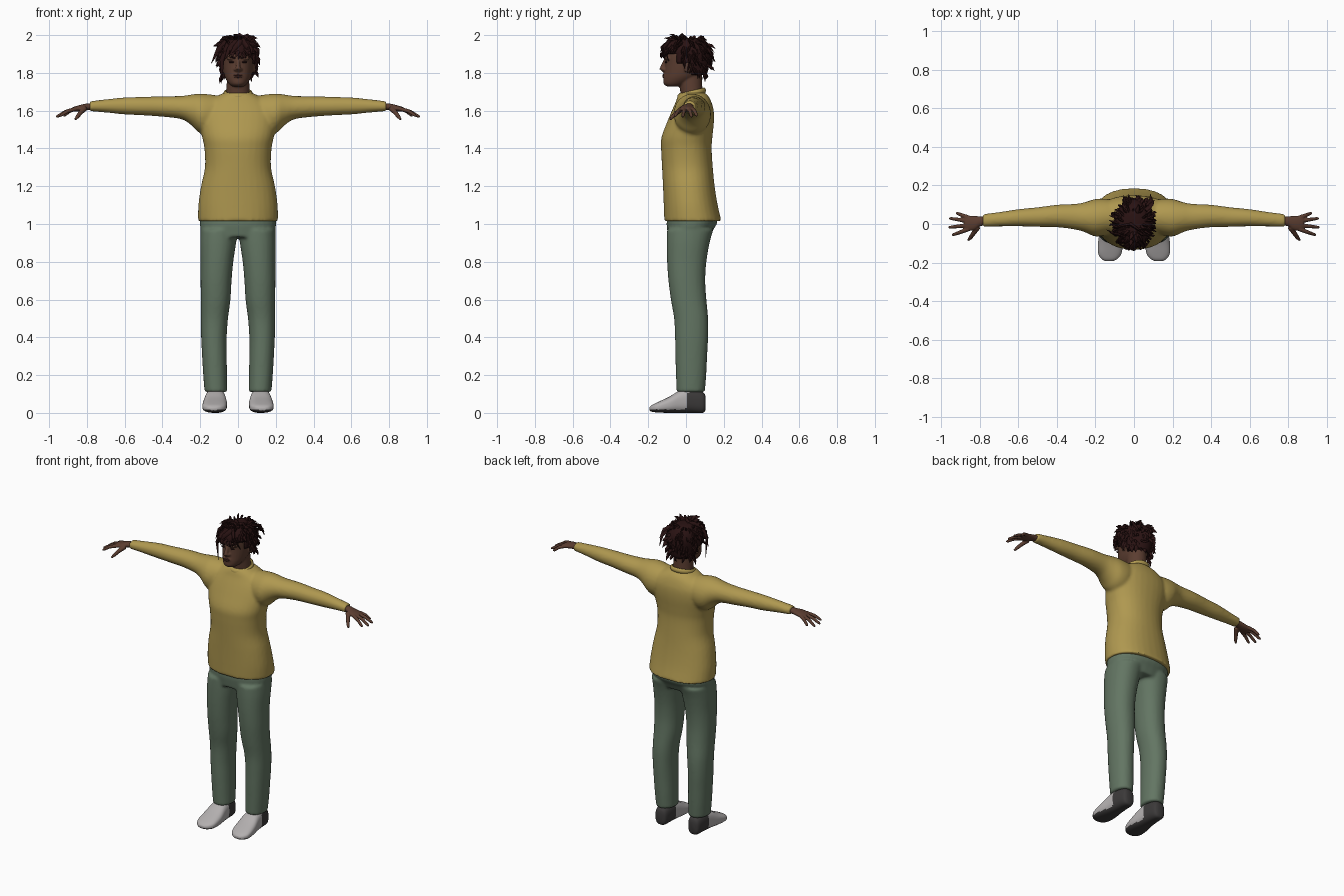
import bpy, bmesh, math, random
from mathutils import Vector

random.seed(4)


def material(name, rgb):
    m = bpy.data.materials.new(name)
    m.diffuse_color = (*rgb, 1)
    return m


MUSTARD = material("mustard knit", (0.43, 0.315, 0.08))
GREEN = material("sage cloth", (0.125, 0.18, 0.125))
SKIN = material("brown skin", (0.105, 0.047, 0.03))
HAIR = material("dark hair", (0.022, 0.006, 0.006))
LIP = material("lip", (0.075, 0.026, 0.02))
WHITE = material("shoe white", (0.45, 0.43, 0.43))
DARK = material("shoe dark", (0.045, 0.042, 0.042))


def spline(a, b, c, d, t):
    return tuple(0.5 * (2 * q + (r - p) * t + (2 * p - 5 * q + 4 * r - s) * t * t
                        + (3 * q - p - 3 * r + s) * t ** 3)
                 for p, q, r, s in zip(a, b, c, d))


def skin_rings(bm, rings):
    n = len(rings[0])
    vs = [[bm.verts.new(p) for p in r] for r in rings]
    for r0, r1 in zip(vs, vs[1:]):
        for i in range(n):
            bm.faces.new((r0[i], r0[(i + 1) % n], r1[(i + 1) % n], r1[i]))
    bm.faces.new(vs[0])
    bm.faces.new(vs[-1])


def loft(bm, axis, rows, e=1.0, n=32, steps=4, mirror=False):
    """Rows are (position, a0, a1, b0, b1): the section's extents across the axis."""
    fine = []
    for i in range(len(rows) - 1):
        a, d = rows[max(i - 1, 0)], rows[min(i + 2, len(rows) - 1)]
        fine += [spline(a, rows[i], rows[i + 1], d, k / steps) for k in range(steps)]
    fine.append(rows[-1])
    for s in (1, -1) if mirror else (1,):
        rings = []
        for t, a0, a1, b0, b1 in fine:
            ring = []
            for k in range(n):
                w = math.tau * (k + 0.5) / n
                c, q = math.cos(w), math.sin(w)
                a = (a0 + a1) / 2 + (a1 - a0) / 2 * math.copysign(abs(c) ** e, c)
                b = (b0 + b1) / 2 + (b1 - b0) / 2 * math.copysign(abs(q) ** e, q)
                p = {"X": (t, a, b), "Y": (a, t, b), "Z": (a, b, t)}[axis]
                ring.append((p[0] * s, p[1], p[2]))
            rings.append(ring)
        skin_rings(bm, rings)


def tube(bm, pts, radii, n=8, flat=1.0, mirror=False):
    pts = [Vector(p) for p in pts]
    for s in (1, -1) if mirror else (1,):
        rings = []
        for i, p in enumerate(pts):
            d = (pts[min(i + 1, len(pts) - 1)] - pts[max(i - 1, 0)]).normalized()
            u = d.cross(Vector((0.3, 1, 0.1))).normalized()
            v = d.cross(u)
            ring = [p + radii[i] * (u * math.cos(math.tau * k / n)
                                    + v * flat * math.sin(math.tau * k / n)) for k in range(n)]
            rings.append([(q.x * s, q.y, q.z) for q in ring])
        skin_rings(bm, rings)


def ball(bm, c, r, mirror=False):
    for s in (1, -1) if mirror else (1,):
        vs = bmesh.ops.create_uvsphere(bm, u_segments=16, v_segments=10, radius=1)["verts"]
        for v in vs:
            v.co = Vector(((c[0] + v.co.x * r[0]) * s, c[1] + v.co.y * r[1], c[2] + v.co.z * r[2]))


def finish(name, bm, mats, voxel=0, smooth=3, angle=50, normals=True):
    if normals:
        bmesh.ops.recalc_face_normals(bm, faces=bm.faces)
    me = bpy.data.meshes.new(name)
    bm.to_mesh(me)
    bm.free()
    ob = bpy.data.objects.new(name, me)
    bpy.context.collection.objects.link(ob)
    for m in mats:
        me.materials.append(m)
    bpy.ops.object.select_all(action="DESELECT")
    ob.select_set(True)
    bpy.context.view_layer.objects.active = ob
    bpy.ops.object.shade_smooth_by_angle(angle=math.radians(angle))
    if voxel:  # fuse overlapping volumes into one soft skin
        r = ob.modifiers.new("fuse", "REMESH")
        r.mode, r.voxel_size, r.use_smooth_shade = "VOXEL", voxel, True
        sm = ob.modifiers.new("soften", "SMOOTH")
        sm.factor, sm.iterations = 0.5, smooth
    return ob


# Sweater: body and both sleeves
bm = bmesh.new()
body = [(1.015, .212, -.115, .188), (1.1, .21, -.118, .168), (1.2, .196, -.122, .152),
        (1.3, .175, -.127, .142), (1.4, .178, -.132, .136), (1.46, .19, -.13, .14),
        (1.54, .205, -.1, .148), (1.6, .2, -.075, .147), (1.645, .165, -.055, .135),
        (1.675, .115, -.045, .12), (1.695, .075, -.035, .1)]
loft(bm, "Z", [(z, -w, w, y0, y1) for z, w, y0, y1 in body], e=0.9)
loft(bm, "X", [(.08, -.03, .11, 1.55, 1.675), (.14, -.055, .13, 1.48, 1.685), (.2, -.065, .13, 1.48, 1.69),
               (.25, -.045, .115, 1.525, 1.685), (.3, -.03, .105, 1.555, 1.678), (.4, -.017, .1, 1.568, 1.676),
               (.5, -.015, .087, 1.575, 1.673), (.6, -.012, .077, 1.58, 1.67), (.7, -.013, .062, 1.59, 1.66),
               (.785, -.015, .052, 1.597, 1.65)], mirror=True)
finish("sweater", bm, [MUSTARD], 0.009, 5)

# Collar band, dipping at the front
bm = bmesh.new()
rows = []
for i in range(33):
    w = math.tau * i / 32
    rows.append([Vector(((0.068 + 0.010 * math.cos(t)) * math.sin(w),
                         0.03 - (0.066 + 0.010 * math.cos(t)) * math.cos(w),
                         1.69 - 0.016 * math.cos(w) + 0.016 * math.sin(t)))
                 for t in (math.tau * k / 8 for k in range(8))])
skin_rings(bm, rows)
finish("collar", bm, [MUSTARD])

# Trousers: hips and two legs
bm = bmesh.new()
loft(bm, "Z", [(.93, -.19, .19, -.095, .125), (.97, -.198, .198, -.1, .145),
               (1.0, -.202, .202, -.103, .163), (1.03, -.2, .2, -.1, .165)], e=0.9)
loft(bm, "Z", [(.11, .057, .177, -.05, .1), (.2, .058, .184, -.053, .107), (.3, .06, .19, -.056, .112),
               (.4, .06, .195, -.058, .117), (.5, .053, .197, -.063, .117), (.6, .04, .197, -.08, .108),
               (.7, .034, .198, -.093, .102), (.8, .025, .198, -.1, .108), (.9, .01, .2, -.102, .125),
               (.97, .0, .198, -.1, .145)], e=0.92, mirror=True)
finish("trousers", bm, [GREEN], 0.009, 4)

# Shoes: pale uppers, dark sole and heel
bm = bmesh.new()
loft(bm, "Y", [(.104, .1, .14, .02, .085), (.09, .08, .158, .0, .11), (.03, .07, .168, 0, .13),
               (-.03, .064, .176, 0, .12), (-.09, .058, .186, 0, .085), (-.15, .064, .187, .002, .057),
               (-.18, .085, .17, .006, .042), (-.193, .11, .148, .012, .03)], e=0.75, n=40, steps=5, mirror=True)
for f in bm.faces:
    c = f.calc_center_median()
    f.material_index = int(c.z < 0.018 or c.y > 0.005 + 0.15 * (c.z - 0.06))
finish("shoes", bm, [WHITE, DARK], angle=60)

# Hands: palm, four fingers and thumb
bm = bmesh.new()
loft(bm, "X", [(.76, -.006, .04, 1.605, 1.64), (.8, -.012, .04, 1.602, 1.638), (.83, -.032, .042, 1.597, 1.632),
               (.865, -.036, .044, 1.594, 1.622), (.88, -.03, .04, 1.596, 1.616)], n=20, mirror=True)
for y, tip in ((-.027, (.945, -.058, 1.572)), (-.006, (.964, -.018, 1.567)),
               (.015, (.96, .03, 1.567)), (.034, (.925, .058, 1.572))):
    a, b = Vector((.86, y, 1.609)), Vector(tip)
    tube(bm, [a, a.lerp(b, .5) + Vector((0, 0, .007)), a.lerp(b, .9), b], [.0115, .0105, .0085, .005], mirror=True)
tube(bm, [(.81, -.015, 1.613), (.835, -.05, 1.588), (.85, -.072, 1.568), (.862, -.084, 1.553)],
     [.015, .0125, .0105, .006], mirror=True)
finish("hands", bm, [SKIN], 0.004, 2)

# Head, neck, nose and ears
bm = bmesh.new()
head = [(1.728, .03, -.1, -.03), (1.742, .048, -.118, .01), (1.77, .066, -.119, .06), (1.8, .076, -.115, .09),
        (1.85, .083, -.112, .108), (1.9, .084, -.114, .113), (1.94, .076, -.1, .1), (1.968, .05, -.06, .07)]
loft(bm, "Z", [(z, -w, w, y0, y1) for z, w, y0, y1 in head])
loft(bm, "Z", [(1.65, -.066, .066, -.025, .1), (1.7, -.062, .062, -.03, .088), (1.79, -.058, .058, -.045, .085)])
tube(bm, [(0, -.108, 1.872), (0, -.119, 1.845), (0, -.127, 1.823), (0, -.112, 1.81)], [.008, .011, .015, .012])
ball(bm, (.012, -.116, 1.818), (.011, .012, .009), True)
ball(bm, (.086, .008, 1.832), (.01, .02, .032), True)
ball(bm, (.034, -.1, 1.877), (.03, .014, .009), True)
ball(bm, (0, -.113, 1.783), (.026, .011, .012))
finish("head", bm, [SKIN], 0.005, 3)

# Face details
bm = bmesh.new()
ball(bm, (.034, -.106, 1.857), (.015, .006, .005), True)
tube(bm, [(.014, -.115, 1.878), (.035, -.112, 1.884), (.058, -.095, 1.877)], [.004, .005, .002], mirror=True)
finish("eyes_and_brows", bm, [HAIR])
bm = bmesh.new()
ball(bm, (0, -.1195, 1.788), (.024, .006, .005))
ball(bm, (0, -.1195, 1.779), (.02, .006, .005))
finish("lips", bm, [LIP])

# Hair cap, trimmed around face and ears
CAP = [(1.76, .066, -.06, .085), (1.8, .082, -.09, .113), (1.85, .092, -.115, .124), (1.9, .097, -.12, .13),
       (1.94, .09, -.112, .12), (1.972, .066, -.08, .09), (1.986, .03, -.04, .05)]


def hairline(x, y):
    return 1.895 if y < -.055 else 1.855 if y < .03 else 1.79


bm = bmesh.new()
loft(bm, "Z", [(z, -w, w, y0, y1) for z, w, y0, y1 in CAP], n=48)
bmesh.ops.recalc_face_normals(bm, faces=bm.faces)
cut = [f for f in bm.faces if f.calc_center_median().z < hairline(*f.calc_center_median().xy)]
bmesh.ops.delete(bm, geom=cut, context="FACES")
roots = [(f.calc_center_median(), f.normal.copy()) for f in bm.faces]
cap = finish("hair_cap", bm, [HAIR], normals=False)
s = cap.modifiers.new("thickness", "SOLIDIFY")
s.thickness, s.offset = 0.012, -1

# Loose tufts swept down from the crown, plus stray locks
bm = bmesh.new()
for p, nrm in random.sample(roots, 170):
    side = Vector((p.x, p.y - 0.01, 0)).normalized()
    jit = Vector([random.uniform(-.02, .02) for _ in range(3)])
    fall = Vector((0, 0, -.035 if p.z < 1.97 else -.005))
    tip = p + nrm * random.uniform(.002, .012) + side * (.03 if p.z > 1.95 else .004) + fall + jit
    tube(bm, [p - nrm * .006, p.lerp(tip, .5) + nrm * .006, tip], [.011, .010, .001], n=5, flat=.6)
for pts in (((-.05, -.09, 1.955), (-.085, -.095, 1.87), (-.087, -.08, 1.745)),
            ((-.06, -.06, 1.965), (-.105, -.05, 1.92), (-.142, -.03, 1.85)),
            ((-.07, .0, 1.95), (-.105, .01, 1.92), (-.13, .02, 1.88)),
            ((.07, .09, 1.95), (.09, .12, 1.92), (.085, .155, 1.86)),
            ((.06, .07, 1.96), (.09, .1, 1.95), (.105, .125, 1.9)),
            ((.0, -.08, 1.975), (-.045, -.118, 1.93), (-.075, -.11, 1.86)),
            ((.02, -.08, 1.975), (-.015, -.128, 1.935), (-.05, -.12, 1.885)),
            ((.02, -.08, 1.975), (.05, -.118, 1.935), (.082, -.09, 1.86)),
            ((.02, -.03, 1.98), (.05, -.02, 1.995), (.1, -.03, 1.965)),
            ((-.02, .0, 1.98), (.01, -.02, 1.998), (.05, -.05, 1.985)),
            ((-.01, .0, 1.98), (-.06, -.01, 1.985), (-.115, -.03, 1.955))):
    tube(bm, pts, [.016, .013, .001], n=6, flat=.6)
finish("hair_tufts", bm, [HAIR])
